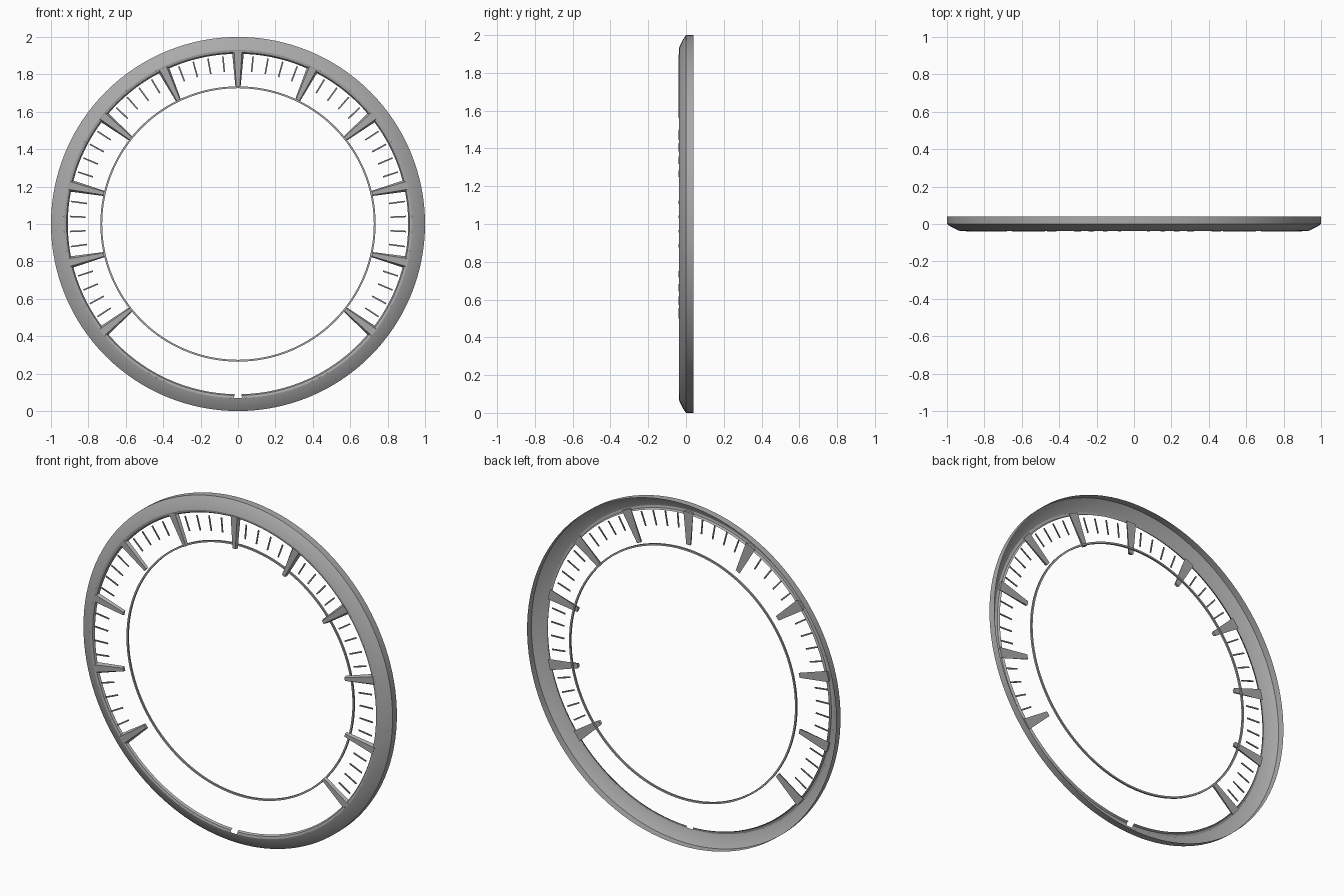
import bpy, math

if "Cube" in bpy.data.objects:
    bpy.data.objects.remove(bpy.data.objects["Cube"])

STEP = 360 / 14          # angle between major ticks
SEG = 128

# Dark grey finish, and a darker one for the fine marks
def material(name, v):
    m = bpy.data.materials.new(name)
    m.diffuse_color = (v, v, v, 1)
    m.use_nodes = True
    m.node_tree.nodes["Principled BSDF"].inputs["Base Color"].default_value = m.diffuse_color
    return m


GREY = material("dark_grey", 0.4)
DARK = material("mark_grey", 0.25)


def add_mesh(name, verts, faces, mat, smooth=False):
    me = bpy.data.meshes.new(name)
    me.from_pydata(verts, [], faces)
    me.materials.append(mat)
    ob = bpy.data.objects.new(name, me)
    bpy.context.collection.objects.link(ob)
    bpy.ops.object.select_all(action='DESELECT')
    ob.select_set(True)
    bpy.context.view_layer.objects.active = ob
    if smooth:
        bpy.ops.object.shade_smooth_by_angle(angle=math.radians(25))
    return ob


def polar(r, side, y, a):
    """Point at radius r, sideways offset and depth y, on the dial angle a."""
    c, s = math.cos(a), math.sin(a)
    return (r * c - side * s, y, 1 + r * s + side * c)


def sweep(name, profile, start=0, end=360, closed_profile=False):
    """Turn an (r, y) profile around the dial axis."""
    full = end - start >= 360
    rows = SEG if full else SEG + 1
    n = len(profile)
    verts = [polar(r, 0, y, math.radians(start + (end - start) * i / SEG))
             for i in range(rows) for r, y in profile]
    faces = []
    for i in range(SEG):
        a, b = i * n, ((i + 1) % rows) * n
        for j in range(n if closed_profile else n - 1):
            k = (j + 1) % n
            faces.append((a + j, a + k, b + k, b + j))
    return add_mesh(name, verts, faces, GREY, True)


def bars(name, angles, r0, r1, w0, w1, front, back, front_scale, mat):
    """Tapered radial bars, narrower at the front by front_scale."""
    verts, faces = [], []
    for deg in angles:
        a, o = math.radians(deg), len(verts)
        for r, w in ((r0, w0), (r1, w1)):
            verts += [polar(r, -w, back, a), polar(r, w, back, a),
                      polar(r, w * front_scale, front, a),
                      polar(r, -w * front_scale, front, a)]
        quads = [(3, 2, 1, 0), (4, 5, 6, 7)]
        quads += [(j, (j + 1) % 4, 4 + (j + 1) % 4, 4 + j) for j in range(4)]
        faces += [tuple(o + v for v in q) for q in quads]
    return add_mesh(name, verts, faces, mat)


# Bezel: hollow chamfered shell
sweep("bezel", [(1.0, 0.04), (1.0, 0.0), (0.98, -0.014),
                (0.94, -0.034), (0.93, -0.037)])

# Inner lip with a small gap at the bottom
gap = math.degrees(0.02 / 0.92)
sweep("bezel_lip", [(0.93, -0.037), (0.917, -0.034), (0.91, -0.022)],
      -90 + gap, 270 - gap)

# Thin inner dial ring, set back behind the ticks
sweep("inner_ring", [(0.736, 0.02), (0.726, 0.02), (0.726, 0.03), (0.736, 0.03)],
      closed_profile=True)

# Scale marks
first = 90 - 5 * STEP
major = [first + i * STEP for i in range(11)]
minor = [first + i * STEP / 5 for i in range(50) if i % 5]
bars("major_ticks", major, 0.735, 0.925, 0.014, 0.032, -0.038, -0.022, 0.65, GREY)
bars("minor_ticks", minor, 0.815, 0.9, 0.004, 0.004, -0.04, -0.036, 1, DARK)
